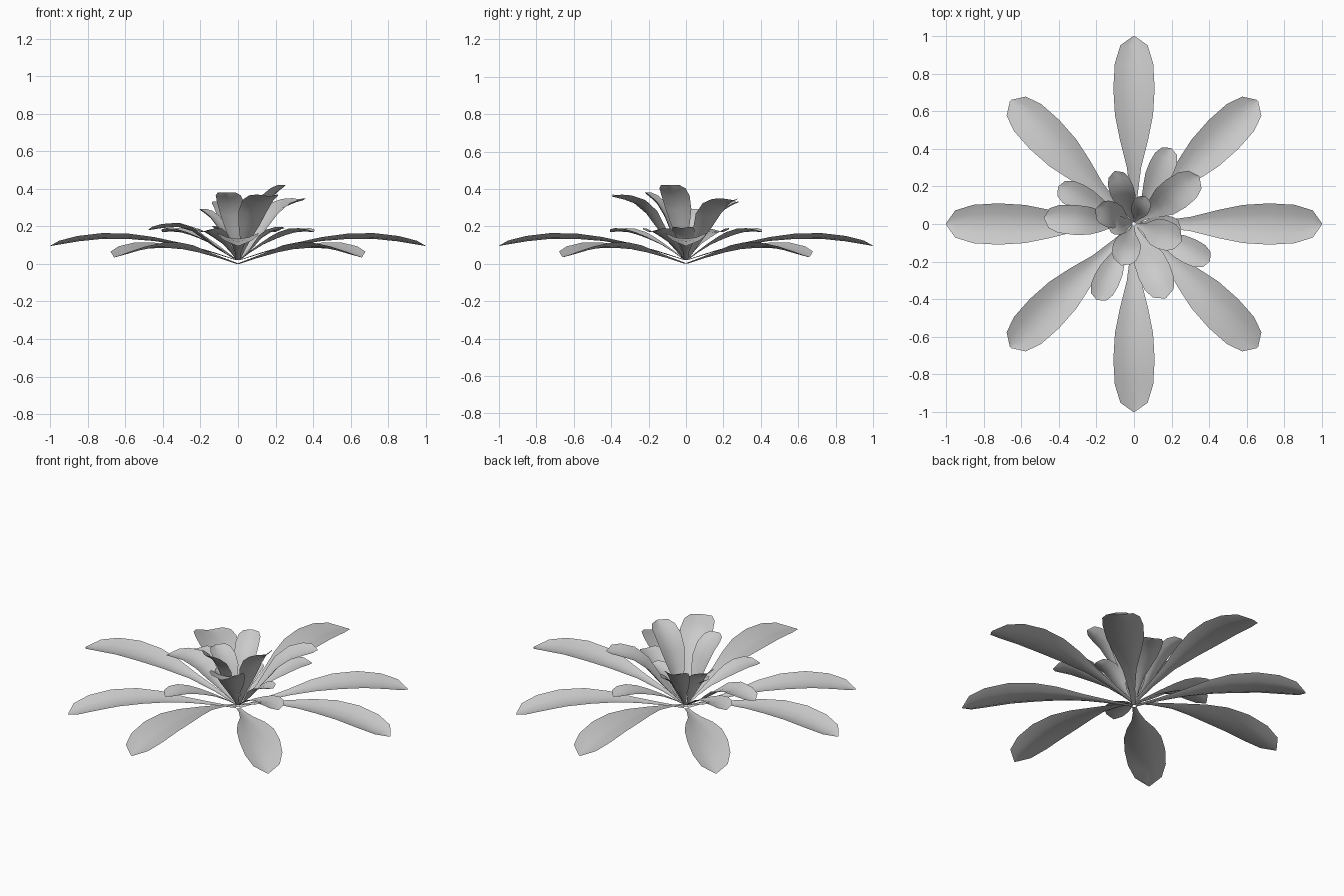
import bpy, math

if "Cube" in bpy.data.objects:
    bpy.data.objects.remove(bpy.data.objects["Cube"])

# half-width fractions along a leaf, base to tip
WIDTHS = [(0, .1), (.15, .16), (.3, .34), (.45, .68), (.58, .92), (.72, 1), (.84, .93), (.93, .66), (1, .04)]


def sample(pts, t):
    # smooth (Catmull-Rom) point on the spine
    n = len(pts) - 1
    f = min(t * n, n - 1e-6)
    i = int(f)
    u = f - i
    p0, p1, p2, p3 = (pts[max(0, min(n, i + k))] for k in (-1, 0, 1, 2))
    return [.5 * (2 * b + (c - a) * u + (2 * a - 5 * b + 4 * c - d) * u * u
                  + (3 * b - a - 3 * c + d) * u ** 3) for a, b, c, d in zip(p0, p1, p2, p3)]


def leaf(name, angle, spine, half, cup=.28):
    # cupped blade: spine is (radius, height), cup lifts the edges along the normal
    a = math.radians(angle)
    verts, faces = [], []
    cols = (-1, -.5, 0, .5, 1)
    for t, w in WIDTHS:
        r, z = sample(spine, t)
        r0, z0 = sample(spine, max(0, t - .03))
        r1, z1 = sample(spine, min(1, t + .03))
        length = math.hypot(r1 - r0, z1 - z0)
        nr, nz = -(z1 - z0) / length, (r1 - r0) / length
        for s in cols:
            off = s * w * half
            lift = cup * half * w * s * s
            rr, zz = r + nr * lift, z + nz * lift
            verts.append((rr * math.cos(a) - off * math.sin(a),
                          rr * math.sin(a) + off * math.cos(a), max(0, zz)))
    n = len(cols)
    for i in range(len(WIDTHS) - 1):
        for j in range(n - 1):
            k = i * n + j
            faces.append((k, k + n, k + n + 1, k + 1))
    me = bpy.data.meshes.new(name)
    me.from_pydata(verts, [], faces)
    me.polygons.foreach_set("use_smooth", [True] * len(faces))
    bpy.context.collection.objects.link(bpy.data.objects.new(name, me))


# outer ring: long leaves on the axes, shorter drooping ones on the diagonals
for i in range(4):
    leaf("long_leaf", 90 * i, [(.01, .02), (.25, .09), (.5, .127), (.75, .132), (1, .095)], .11)
    leaf("low_leaf", 45 + 90 * i, [(.01, .0), (.23, .05), (.46, .082), (.7, .08), (.93, .035)], .11)

# middle ring: four short, nearly level leaves
for i in range(4):
    leaf("middle_leaf", 64 + 90 * i, [(.01, .02), (.12, .09), (.24, .14), (.35, .17), (.45, .17)], .07)

# upright heart leaves: angle, reach, height, half width, early rise
for ang, reach, height, half, rise in [
        (-67, .43, .36, .09, .62), (-20, .27, .42, .08, .56), (36, .43, .34, .09, .62),
        (-107, .23, .38, .075, .56), (176, .48, .18, .08, .85), (110, .30, .33, .065, .58),
        (158, .22, .29, .07, .56), (-5, .25, .19, .06, .62), (68, .16, .22, .05, .56),
        (185, .14, .2, .05, .56)]:
    leaf("heart_leaf", ang, [(.01, .02), (reach * .28, height * rise * .62),
                             (reach * .6, height * (rise + .22)), (reach, height)], half)
